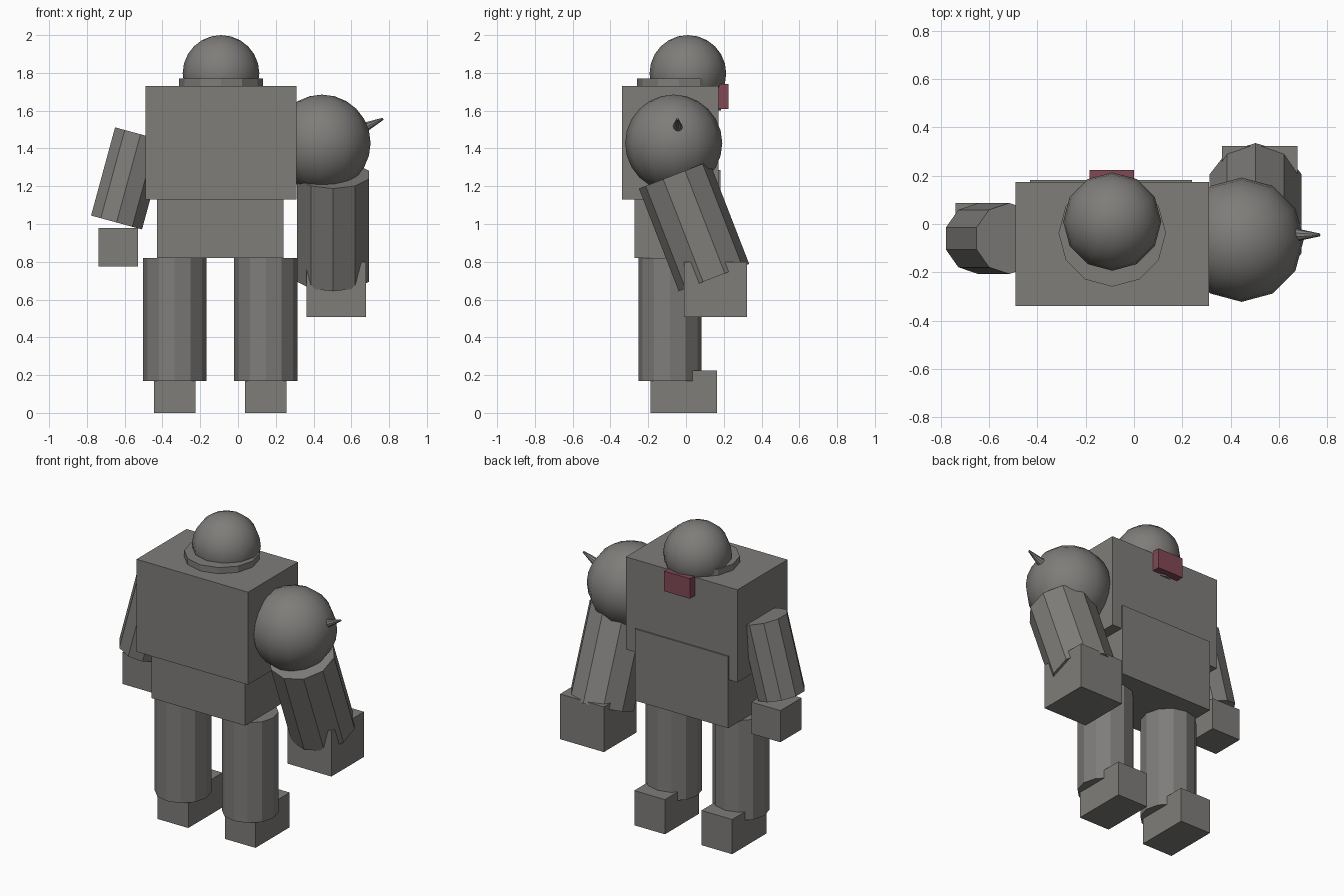
import bpy
from mathutils import Vector

cube = bpy.data.objects.get("Cube")
if cube:
    bpy.data.objects.remove(cube, do_unlink=True)


def material(name, rgb):
    m = bpy.data.materials.new(name)
    m.use_nodes = True
    m.diffuse_color = (*rgb, 1)
    m.node_tree.nodes["Principled BSDF"].inputs["Base Color"].default_value = (*rgb, 1)
    return m


GREY = material("stone grey", (0.21, 0.205, 0.195))
RED = material("dull red", (0.22, 0.065, 0.09))


def finish(name, mat):
    ob = bpy.context.object
    ob.name = name
    ob.data.materials.append(mat)
    return ob


def box(name, lo, hi, mat=GREY):
    lo, hi = Vector(lo), Vector(hi)
    bpy.ops.mesh.primitive_cube_add(size=1, location=(lo + hi) / 2)
    bpy.context.object.scale = hi - lo
    return finish(name, mat)


def rod(name, start, end, r1, r2, sides):
    """Faceted cylinder or cone between two points."""
    start, end = Vector(start), Vector(end)
    axis = end - start
    bpy.ops.mesh.primitive_cone_add(vertices=sides, radius1=r1, radius2=r2,
                                    depth=axis.length, location=(start + end) / 2)
    bpy.context.object.rotation_euler = Vector((0, 0, 1)).rotation_difference(axis).to_euler()
    return finish(name, GREY)


def ball(name, centre, radius):
    bpy.ops.mesh.primitive_uv_sphere_add(segments=12, ring_count=12,
                                         radius=radius, location=centre)
    bpy.ops.object.shade_smooth()
    return finish(name, GREY)


# Torso, neck and head
box("chest", (-0.49, -0.34, 1.13), (0.31, 0.173, 1.73))
box("belly", (-0.43, -0.272, 0.82), (0.24, 0.182, 1.285))
rod("neck", (-0.09, -0.037, 1.6), (-0.09, -0.037, 1.77), 0.222, 0.222, 12)
ball("head", (-0.09, 0.01, 1.797), 0.203)
box("back_plate", (-0.185, 0.12, 1.61), (0, 0.224, 1.74), RED)

# Legs and feet
for side, x in (("right", -0.335), ("left", 0.147)):
    rod(side + "_leg", (x, -0.085, 0.17), (x, -0.085, 0.82), 0.167, 0.167, 12)
    box(side + "_foot", (x - 0.11, -0.188, 0), (x + 0.11, 0.163, 0.225))

# Small right arm
rod("right_arm", (-0.516, -0.06, 1.475), (-0.643, -0.06, 1.008), 0.147, 0.147, 10)
box("right_hand", (-0.738, -0.13, 0.775), (-0.53, 0.087, 0.98))

# Large left arm with spiked shoulder
ball("left_shoulder", (0.445, -0.065, 1.428), 0.257)
rod("shoulder_spike", (0.6, -0.045, 1.478), (0.768, -0.045, 1.557), 0.042, 0.006, 10)
rod("left_arm", (0.503, -0.063, 1.26), (0.503, 0.148, 0.716), 0.2, 0.2, 10)
box("left_hand", (0.363, -0.01, 0.507), (0.677, 0.323, 0.80))
